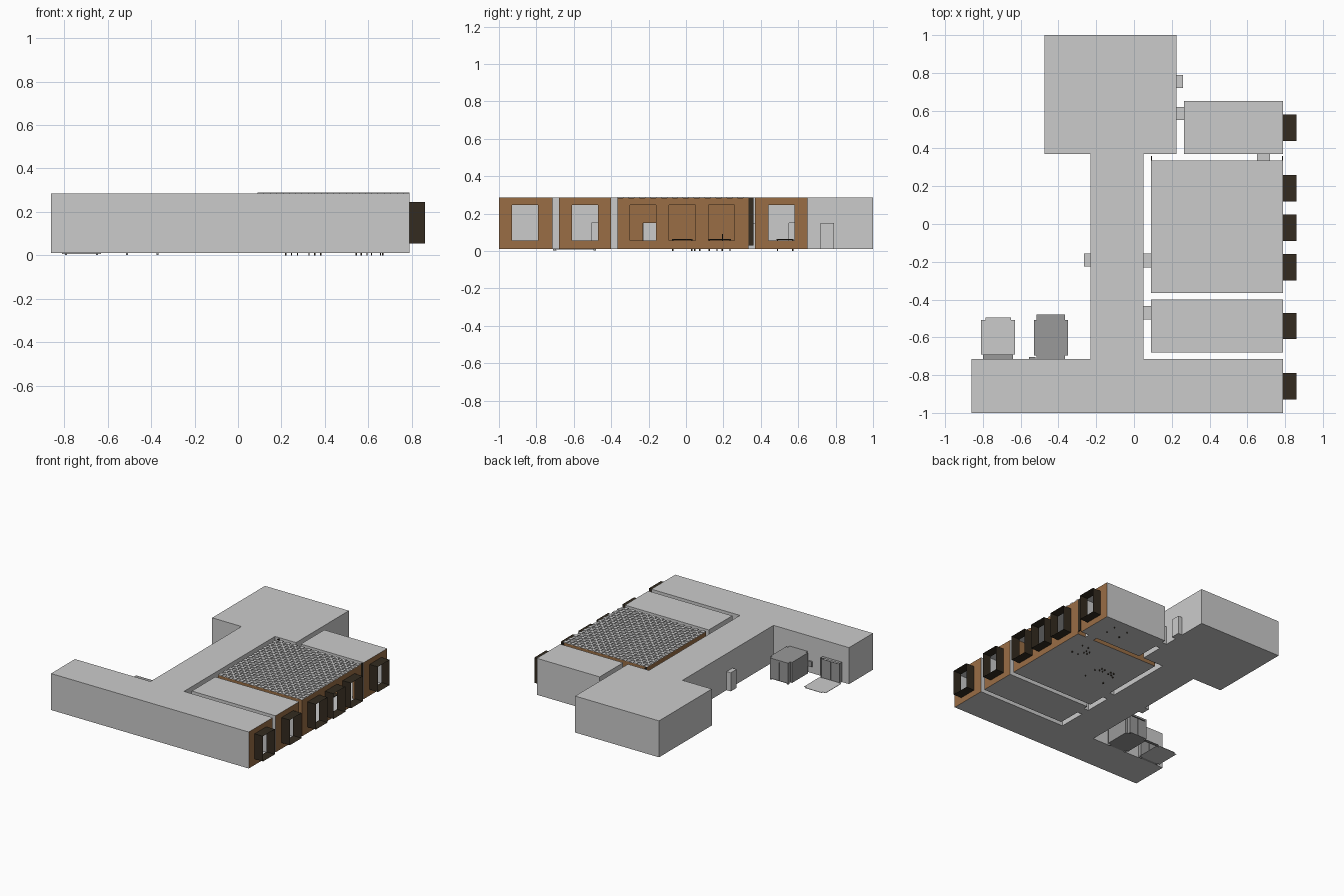
import bpy, bmesh
from mathutils import Vector

if "Cube" in bpy.data.objects:
    bpy.data.objects.remove(bpy.data.objects["Cube"])

Z0, Z1 = 0.01, 0.285


def material(name, rgb):
    m = bpy.data.materials.new(name)
    m.diffuse_color = (*rgb, 1)
    m.use_nodes = True
    m.node_tree.nodes["Principled BSDF"].inputs["Base Color"].default_value = m.diffuse_color
    return m


BROWN = material("brown_wall", (0.32, 0.155, 0.06))
DARK = material("dark_frame", (0.033, 0.024, 0.014))
STEEL = material("steel_grey", (0.32, 0.32, 0.32))


def finish(name, bm, *mats):
    bmesh.ops.remove_doubles(bm, verts=bm.verts, dist=1e-5)
    me = bpy.data.meshes.new(name)
    bm.to_mesh(me)
    bm.free()
    for m in mats:
        me.materials.append(m)
    ob = bpy.data.objects.new(name, me)
    bpy.context.collection.objects.link(ob)
    return ob


def quad(bm, pts, slot=0):
    f = bm.faces.new([bm.verts.new(p) for p in pts])
    f.material_index = slot


def add_box(bm, x0, x1, y0, y1, z0, z1, skip=""):
    """Box from its limits; skip lists faces to leave open: l r f b d u."""
    a = [(x, y, z) for z in (z0, z1) for x, y in ((x0, y0), (x1, y0), (x1, y1), (x0, y1))]
    faces = {"d": (3, 2, 1, 0), "u": (4, 5, 6, 7), "f": (0, 1, 5, 4),
             "r": (1, 2, 6, 5), "b": (2, 3, 7, 6), "l": (3, 0, 4, 7)}
    for k, idx in faces.items():
        if k not in skip:
            quad(bm, [a[i] for i in idx])


def box(name, lim, mat=None, skip=""):
    bm = bmesh.new()
    add_box(bm, *lim, skip=skip)
    return finish(name, bm, *([mat] if mat else []))


def wall(bm, p, q, z0, z1, openings, slot):
    """Upright wall from p to q with rectangular openings (x, y, width, z0, z1)."""
    p, q = Vector(p), Vector(q)
    length, d = (q - p).length, (q - p).normalized()
    found = []
    for x, y, w, a, b in openings:
        r = Vector((x, y)) - p
        t = r.dot(d)
        if 0 < t < length and (r - d * t).length < 0.004:
            found.append((t - w / 2, t + w / 2, a, b))

    def piece(s, e, a, b):
        if e - s > 1e-4 and b - a > 1e-4:
            u, v = p + d * s, p + d * e
            quad(bm, [(*u, a), (*v, a), (*v, b), (*u, b)], slot)

    at = 0
    for s, e, a, b in sorted(found):
        piece(at, s, z0, z1)
        piece(s, e, z0, a)
        piece(s, e, b, z1)
        at = e
    piece(at, length, z0, z1)


def room(name, outline, mats, slot_of, openings=(), z0=Z0, z1=Z1):
    """Hollow room: floor, ceiling and walls around an outline."""
    bm = bmesh.new()
    quad(bm, [(x, y, z0) for x, y in reversed(outline)])
    quad(bm, [(x, y, z1) for x, y in outline])
    for p, q in zip(outline, outline[1:] + outline[:1]):
        wall(bm, p, q, z0, z1, openings, slot_of(p, q))
    return finish(name, bm, *mats)


def rect(x0, x1, y0, y1):
    return [(x0, y0), (x1, y0), (x1, y1), (x0, y1)]


# windows and doors
WINDOW_Y = (-0.86, -0.54, -0.23, -0.02, 0.19, 0.51)
openings = [(0.79, y, 0.14, 0.055, 0.245) for y in WINDOW_Y]
DOOR = 0.15
doors = [  # limits in x and y, faces left open
    ("classroom_door", 0.05, 0.09, -0.23, -0.155, "lr"),
    ("small_room_door", 0.05, 0.09, -0.505, -0.435, "lr"),
    ("back_room_door", 0.225, 0.265, 0.55, 0.62, "lr"),
    ("blind_door_right", 0.225, 0.26, 0.72, 0.79, "l"),
    ("blind_door_left", -0.265, -0.23, -0.225, -0.155, "r"),
    ("linking_door", 0.65, 0.72, 0.335, 0.37, "fb"),
]
for name, x0, x1, y0, y1, skip in doors:
    box(name, (x0, x1, y0, y1, Z0, DOOR), skip=skip)
    if "l" in skip or "r" in skip:
        for x, k in ((x0, "l"), (x1, "r")):
            if k in skip:
                openings.append((x, (y0 + y1) / 2, y1 - y0, Z0, DOOR))
    else:
        for y in (y0, y1):
            openings.append(((x0 + x1) / 2, y, x1 - x0, Z0, DOOR))
for x in (-0.72, -0.44):
    openings.append((x, -0.715, 0.14, Z0, DOOR))

for i, y in enumerate(WINDOW_Y):
    box(f"window_frame_{i + 1}", (0.79, 0.86, y - 0.07, y + 0.07, 0.055, 0.245), DARK, "lr")

# rooms: only the window wall is brown, except in the classroom
plain = [material("plain_grey", (0.8, 0.8, 0.8)), BROWN]
window_wall = lambda p, q: int(p[0] > 0.78 and q[0] > 0.78)
hall = [(-0.86, -1), (0.79, -1), (0.79, -0.715), (0.05, -0.715), (0.05, 0.37), (0.225, 0.37),
        (0.225, 1), (-0.475, 1), (-0.475, 0.37), (-0.23, 0.37), (-0.23, -0.715), (-0.86, -0.715)]
room("hall_and_corridor", hall, plain, window_wall, openings)
room("small_room", rect(0.09, 0.79, -0.68, -0.40), plain, window_wall, openings)
room("back_room", rect(0.265, 0.79, 0.37, 0.65), plain, window_wall, openings)
room("classroom", rect(0.09, 0.79, -0.365, 0.335), plain, lambda p, q: 1, openings, z1=0.284)

# classroom ceiling of tiles at two alternating heights
bm = bmesh.new()
N = 24
s = 0.7 / N
for i in range(N):
    for j in range(N):
        if (i + j) % 2 == 0:
            x, y = 0.09 + i * s, -0.365 + j * s
            add_box(bm, x, x + s, y, y + s, 0.284, 0.29, skip="d")
finish("ceiling_tiles", bm)

# wall ends beside the classroom
for side, x in (("left", 0.09), ("right", 0.784)):
    box(f"wall_end_{side}", (x, x + 0.005, 0.335, 0.36, 0.03, Z1), DARK)

# closed lift cab with doorways at both ends
cab = [(-0.515, -0.715), (-0.365, -0.715), (-0.365, -0.695), (-0.35, -0.695), (-0.35, -0.507),
       (-0.365, -0.507), (-0.365, -0.48), (-0.515, -0.48), (-0.515, -0.507), (-0.53, -0.507),
       (-0.53, -0.695), (-0.515, -0.695)]
room("lift_cab", cab, [STEEL], lambda p, q: 0,
     [(-0.44, -0.48, 0.14, Z0, DOOR), (-0.44, -0.715, 0.14, Z0, DOOR)], z1=0.165)
box("call_panel", (-0.555, -0.522, -0.715, -0.705, 0.06, 0.10), STEEL)

# open lift: floor plate and doorway
box("lift_floor", (-0.81, -0.63, -0.69, -0.507, 0.007, Z0))
box("lift_floor_sill", (-0.785, -0.65, -0.507, -0.495, 0.007, Z0))
box("lift_doorway", (-0.80, -0.64, -0.715, -0.69, Z0, 0.16), STEEL, "fb")

# sliding door leaves and their posts
for name, cx, y in (("open_lift", -0.72, -0.70), ("cab_front", -0.44, -0.705), ("cab_back", -0.44, -0.49)):
    for side, k in (("left", -1), ("right", 1)):
        a, b = sorted((cx + k * 0.002, cx + k * 0.066))
        box(f"{name}_leaf_{side}", (a, b, y, y + 0.005, Z0, DOOR), STEEL)
        a, b = sorted((cx + k * 0.066, cx + k * 0.075))
        box(f"{name}_post_{side}", (a, b, y - 0.005, y + 0.008, 0.002, DOOR + 0.004), STEEL)


# furniture
def table(name, cx, cy, w, d, h):
    bm = bmesh.new()
    add_box(bm, cx - w / 2, cx + w / 2, cy - d / 2, cy + d / 2, h - 0.005, h)
    for sx in (-1, 1):
        for sy in (-1, 1):
            x, y = cx + sx * (w / 2 - 0.004), cy + sy * (d / 2 - 0.004)
            add_box(bm, x - 0.003, x + 0.003, y - 0.003, y + 0.003, 0, h - 0.005)
    return finish(name, bm, DARK)


table("long_desk", 0.30, -0.02, 0.17, 0.11, 0.063)
table("teacher_desk", 0.64, 0.18, 0.06, 0.12, 0.065)
table("back_room_table", 0.60, 0.53, 0.12, 0.09, 0.065)
for i, (x, y) in enumerate(((0.26, 0.06), (0.34, 0.06), (0.58, 0.18))):
    table(f"chair_seat_{i + 1}", x, y, 0.035, 0.035, 0.045)
    box(f"chair_back_{i + 1}", (x - 0.017, x + 0.017, y + 0.013, y + 0.017, 0.045, 0.09), DARK)
